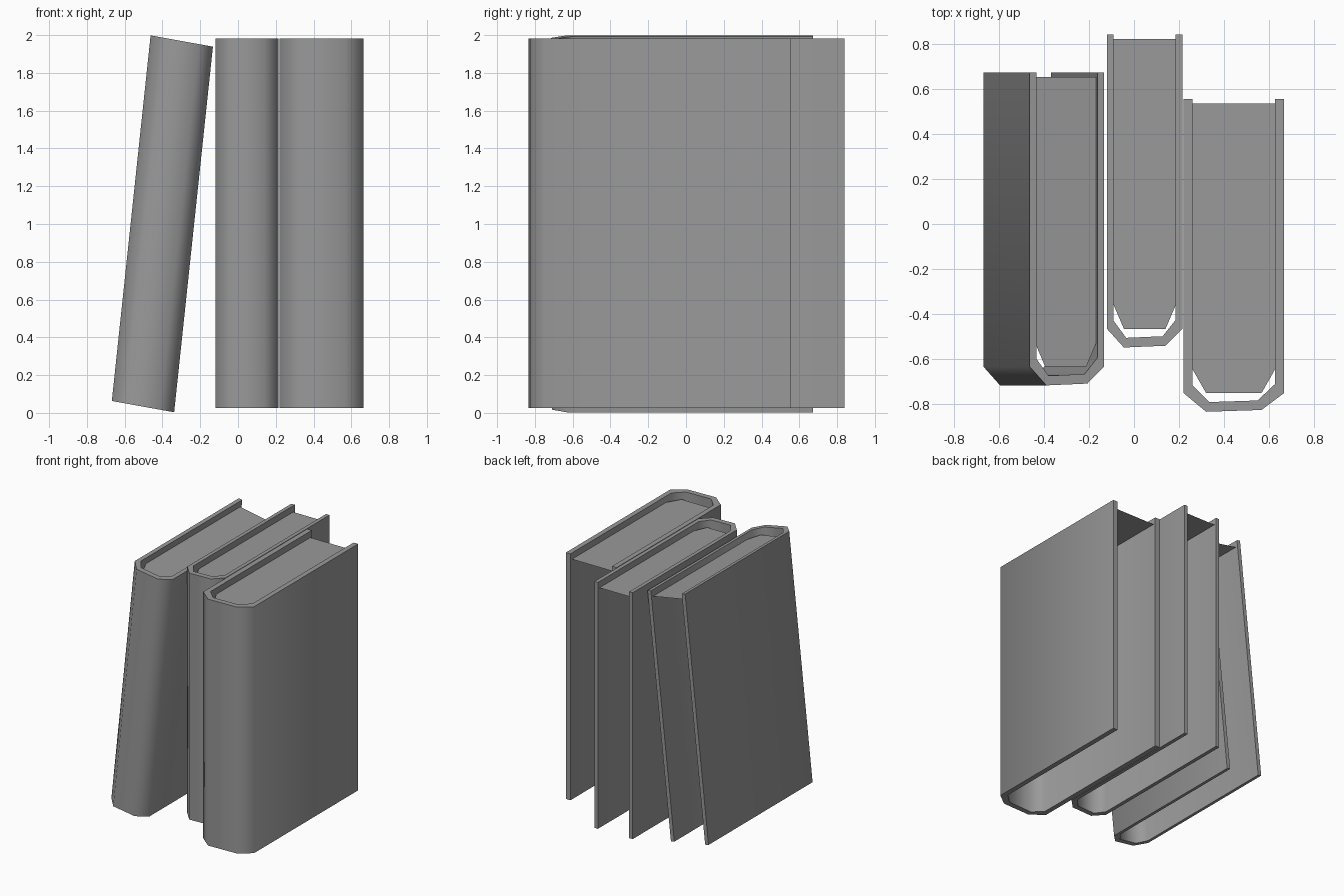
import bpy, bmesh
from math import radians
from mathutils import Matrix

cube = bpy.data.objects.get("Cube")
if cube:
    bpy.data.objects.remove(cube, do_unlink=True)

grey = bpy.data.materials.new("book grey")
grey.use_nodes = True
colour = (0.32, 0.32, 0.32, 1)
grey.diffuse_color = colour
grey.node_tree.nodes["Principled BSDF"].inputs["Base Color"].default_value = colour

# Plan of one book: x runs over its thickness, y from the spine to the open edge
OUTER = [(0, 0.84), (0, -0.465), (0.075, -0.548), (0.26, -0.54), (0.335, -0.465), (0.335, 0.84)]
INNER = [(0.03, 0.84), (0.03, -0.43), (0.085, -0.505), (0.247, -0.498), (0.305, -0.425), (0.305, 0.84)]
PAGES = [(0.03, 0.82), (0.03, -0.36), (0.075, -0.465), (0.26, -0.465), (0.305, -0.36), (0.305, 0.82)]
HEIGHT = 1.955
RECESS = 0.05


def finish(name, bm, matrix):
    bm.transform(matrix)
    mesh = bpy.data.meshes.new(name)
    bm.to_mesh(mesh)
    bm.free()
    mesh.materials.append(grey)
    obj = bpy.data.objects.new(name, mesh)
    bpy.context.collection.objects.link(obj)
    bpy.ops.object.select_all(action="DESELECT")
    obj.select_set(True)
    bpy.context.view_layer.objects.active = obj
    bpy.ops.object.shade_smooth_by_angle(angle=radians(60))


def book(name, matrix):
    # Wrapped cover: a bent strip raised to full height
    bm = bmesh.new()
    out = [bm.verts.new((x, y, 0)) for x, y in OUTER]
    inn = [bm.verts.new((x, y, 0)) for x, y in INNER]
    strip = [bm.faces.new((out[i], out[i + 1], inn[i + 1], inn[i])) for i in range(len(out) - 1)]
    raised = bmesh.ops.extrude_face_region(bm, geom=strip, use_keep_orig=True)["geom"]
    top = [v for v in raised if isinstance(v, bmesh.types.BMVert)]
    bmesh.ops.translate(bm, verts=top, vec=(0, 0, HEIGHT))
    bmesh.ops.recalc_face_normals(bm, faces=bm.faces)
    finish(name + "_cover", bm, matrix)

    # Page top: a single sheet sunk below the cover rim
    bm = bmesh.new()
    bm.faces.new([bm.verts.new((x, y, HEIGHT - RECESS)) for x, y in PAGES])
    finish(name + "_pages", bm, matrix)


def placed(x, y, z, widen=1):
    return Matrix.Translation((x, y, z)) @ Matrix.Diagonal((widen, 1, 1, 1))


book("middle_book", placed(-0.12, 0, 0.027))
book("thick_book", placed(0.22, -0.285, 0.027, 1.33))

# Leaning book: tilted and slightly skewed against its neighbour
lean = Matrix(((0.985, 0, 0.105, 0), (0, 1, 0, 0), (-0.178, 0, 0.99, 0), (0, 0, 0, 1)))
book("leaning_book", Matrix.Translation((-0.668, -0.168, 0.063)) @ lean)
